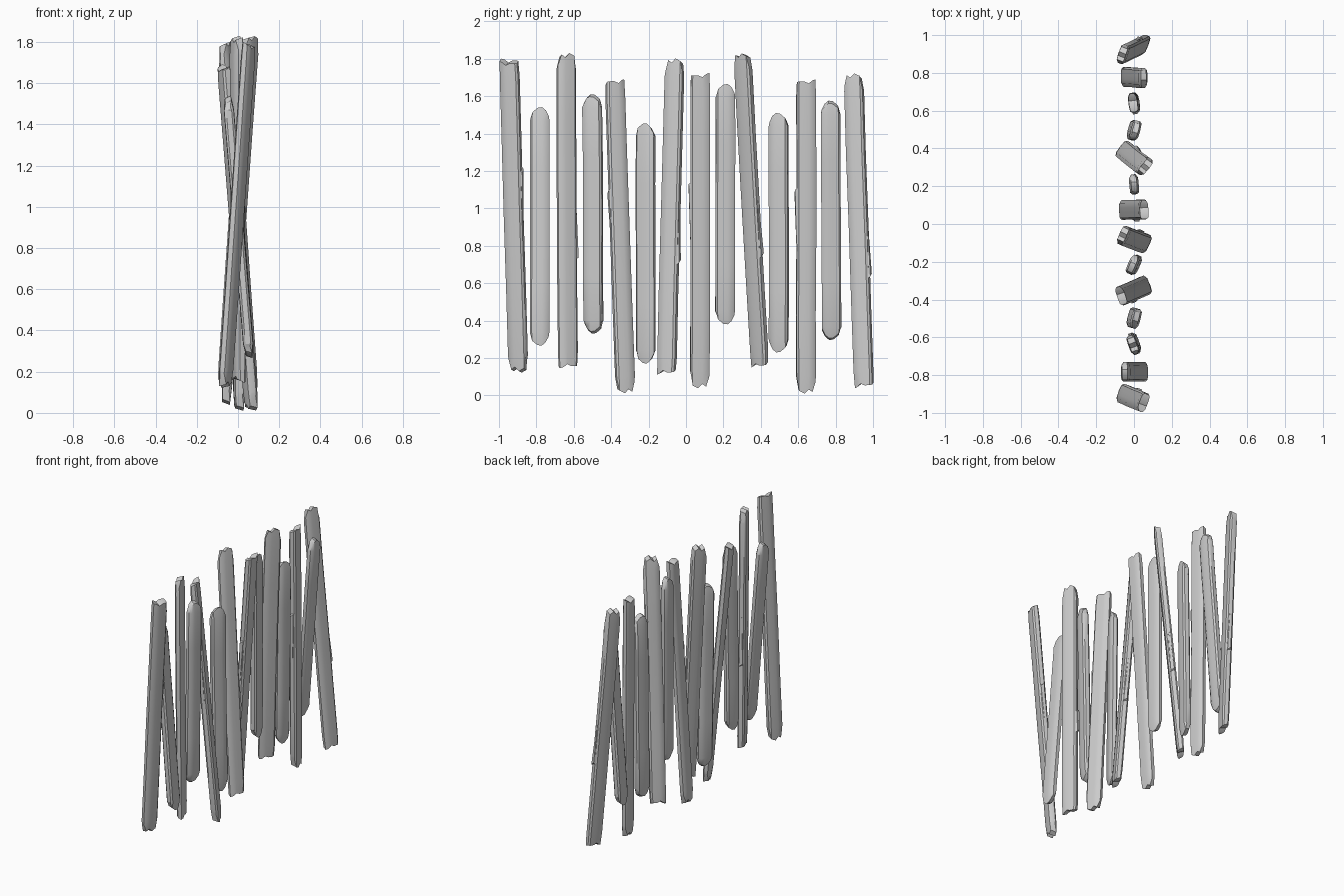
import bpy
import bmesh
import math
import random
from mathutils import Matrix, Vector

if "Cube" in bpy.data.objects:
    bpy.data.objects.remove(bpy.data.objects["Cube"], do_unlink=True)

random.seed(4)
GREY = (0.6, 0.6, 0.6, 1)
wood = bpy.data.materials.new("weathered grey")
wood.use_nodes = True
wood.diffuse_color = GREY
wood.node_tree.nodes["Principled BSDF"].inputs["Base Color"].default_value = GREY

# Cross-section: stations across the width with half thickness at each
STATIONS = (-0.052, -0.042, -0.012, 0.012, 0.034, 0.052)
DEPTHS = (0.013, 0.023, 0.025, 0.025, 0.023, 0.012)

# End profiles: how far each station stops short of the full length
SPLIT_END = (0.07, 0.014, 0, 0.022, 0.008, 0.06)
TOOTH_END = (0.014, 0.012, 0.012, 0.022, 0.006, 0)
ROUND_END = (0.06, 0.026, 0.003, 0, 0.017, 0.05)


def plank_mesh(length, low_end, high_end, low_taper, high_taper):
    """Plank along z, centred, with its width on y and thickness on x."""
    bm = bmesh.new()
    half = length / 2
    rings = []
    for t in (0, 0.055, 0.25, 0.5, 0.75, 0.945, 1):
        end = low_end if t == 0 else high_end if t == 1 else None
        taper = low_taper if t == 0 else high_taper if t == 1 else 1
        wobble = 0 if end else random.uniform(-0.002, 0.002)
        ring = []
        for side in (1, -1):
            front, back = [], []
            for i, (u, d) in enumerate(zip(STATIONS, DEPTHS)):
                z = -half + t * length
                if end:
                    z += end[i] * (1 if t == 0 else -1)
                    # Back edge of each end is cut slightly lower
                    if side < 0:
                        z += 0.012 if t == 0 else -0.012
                width = 0.94 if end else 1
                front.append(bm.verts.new((side * d * taper, u * width + wobble, z)))
            ring += front if side > 0 else front[::-1]
        rings.append(ring)
    n = len(STATIONS)
    for a, b in zip(rings, rings[1:]):
        for i in range(2 * n):
            j = (i + 1) % (2 * n)
            bm.faces.new((a[i], a[j], b[j], b[i]))
    for ring in (rings[0], rings[-1]):
        for i in range(n - 1):
            bm.faces.new((ring[i], ring[i + 1], ring[-2 - i], ring[-1 - i]))
    return bm


def add_splinter(bm):
    """Thin sliver lifting from one narrow side."""
    tip = bm.verts.new((0, -0.049, -0.15))
    top = [bm.verts.new((x, y, 0.25 + dz)) for x, y, dz in
           ((0.016, -0.045, 0.01), (0.012, -0.061, 0), (-0.012, -0.061, -0.02), (-0.016, -0.045, 0))]
    bm.faces.new(top)
    for i in range(4):
        bm.faces.new((top[i], top[(i + 1) % 4], tip))


def add_plank(name, low, high, yaw, long, turn=None):
    """Place a plank between two end points, optionally turned end for end."""
    low, high = Vector(low), Vector(high)
    length = (high - low).length
    if long:
        bm = plank_mesh(length, SPLIT_END, TOOTH_END, 0.8, 0.9)
        add_splinter(bm)
    else:
        bm = plank_mesh(length, ROUND_END, ROUND_END, 0.6, 0.6)
    if turn:
        bm.transform(Matrix.Rotation(math.pi, 4, turn))
    axis_z = (high - low).normalized()
    facing = Vector((math.cos(math.radians(yaw)), math.sin(math.radians(yaw)), 0))
    axis_y = axis_z.cross(facing).normalized()
    axis_x = axis_y.cross(axis_z)
    frame = Matrix((axis_x, axis_y, axis_z)).transposed().to_4x4()
    bm.transform(Matrix.Translation((low + high) / 2) @ frame)
    bmesh.ops.recalc_face_normals(bm, faces=bm.faces)
    mesh = bpy.data.meshes.new(name)
    bm.to_mesh(mesh)
    bm.free()
    mesh.materials.append(wood)
    obj = bpy.data.objects.new(name, mesh)
    bpy.context.collection.objects.link(obj)
    bpy.ops.object.select_all(action="DESELECT")
    obj.select_set(True)
    bpy.context.view_layer.objects.active = obj
    bpy.ops.object.shade_smooth_by_angle(angle=math.radians(35))


# Long split planks: bottom point, top point, yaw, turn
LONG = (
    ((-0.065, -0.897, 0.12), (0.052, -0.947, 1.80), -20, "Z"),
    ((0.005, -0.632, 0.145), (-0.005, -0.641, 1.83), 20, "X"),
    ((0.065, -0.323, 0.01), (-0.07, -0.38, 1.69), 20, None),
    ((0.06, -0.105, 0.11), (-0.06, -0.058, 1.80), -25, "X"),
    ((-0.06, 0.075, 0.04), (0.055, 0.075, 1.725), 2, None),
    ((-0.06, 0.395, 0.15), (0.06, 0.3, 1.83), -38, "X"),
    ((0.005, 0.642, 0.01), (-0.005, 0.642, 1.69), 8, None),
    ((0.055, 0.953, 0.04), (-0.065, 0.895, 1.72), -20, "X"),
)
for i, (low, high, yaw, turn) in enumerate(LONG):
    add_plank(f"long_plank_{i + 1}", low, high, yaw, True, turn)

# Short rounded planks between them
SHORT = (
    ((0.055, -0.783, 0.265), (-0.05, -0.781, 1.54), 0, None),
    ((-0.01, -0.495, 0.33), (0.01, -0.502, 1.61), -15, "Z"),
    ((0.008, -0.214, 0.17), (-0.008, -0.217, 1.455), -24, None),
    ((0.0, 0.21, 0.38), (0.0, 0.211, 1.665), 4, None),
    ((-0.008, 0.497, 0.23), (0.008, 0.495, 1.51), -15, "X"),
    ((-0.05, 0.777, 0.295), (0.052, 0.773, 1.575), 0, "Z"),
)
for i, (low, high, yaw, turn) in enumerate(SHORT):
    add_plank(f"short_plank_{i + 1}", low, high, yaw, False, turn)
